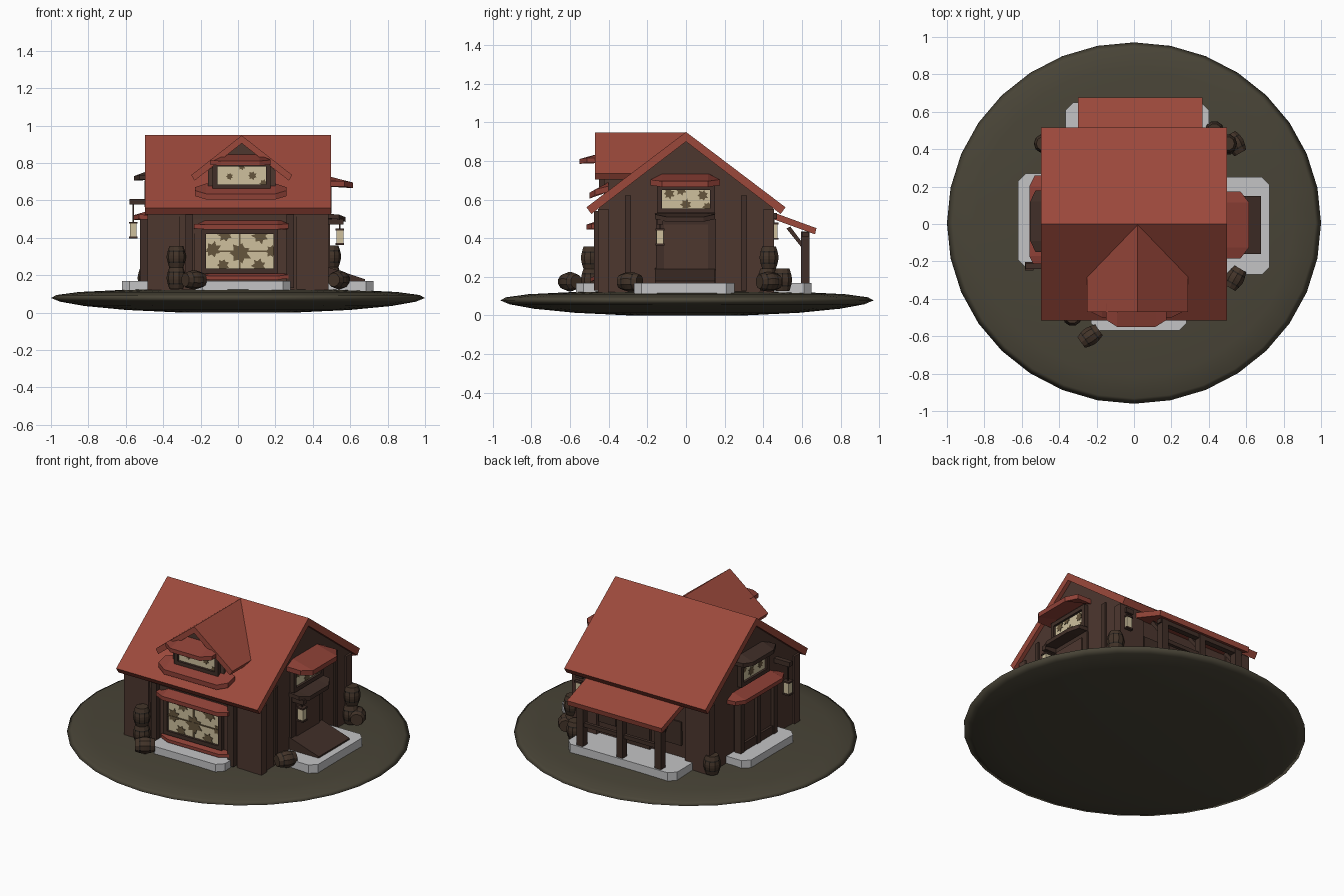
import bpy, bmesh, math, random
from mathutils import Matrix, Vector

if "Cube" in bpy.data.objects:
    bpy.data.objects.remove(bpy.data.objects["Cube"])
random.seed(4)

def mat(name, r, g, b):
    m = bpy.data.materials.new(name)
    m.diffuse_color = (r, g, b, 1)
    m.use_nodes = True
    m.node_tree.nodes["Principled BSDF"].inputs["Base Color"].default_value = m.diffuse_color
    return m

ROOF = mat("roof red", .33, .066, .044)
AWN = mat("awning red", .27, .052, .037)
WALL = mat("wall brown", .074, .038, .028)
WOOD = mat("dark timber", .052, .028, .021)
BARREL = mat("barrel wood", .056, .034, .022)
HOOP = mat("barrel hoop", .025, .019, .015)
STONE = mat("grey stone", .55, .55, .56)
EARTH = mat("mossy ground", .066, .058, .038)
GLASS = mat("cream glass", .62, .53, .34)
PATCH = mat("window pattern", .13, .09, .045)

def loft(name, sections, m, smooth=False):
    """Closed solid through cross-sections with equal point counts."""
    bm = bmesh.new()
    rows = [[bm.verts.new(p) for p in s] for s in sections]
    n = len(rows[0])
    for a, b in zip(rows, rows[1:]):
        for i in range(n):
            j = (i + 1) % n
            bm.faces.new((a[i], a[j], b[j], b[i]))
    bm.faces.new(rows[0][::-1])
    bm.faces.new(rows[-1])
    bmesh.ops.recalc_face_normals(bm, faces=bm.faces)
    me = bpy.data.meshes.new(name)
    bm.to_mesh(me)
    bm.free()
    me.materials.append(m)
    if smooth:
        me.polygons.foreach_set("use_smooth", [True] * len(me.polygons))
    ob = bpy.data.objects.new(name, me)
    bpy.context.collection.objects.link(ob)
    return ob

def box(name, x0, x1, y0, y1, z0, z1, m):
    return loft(name, [[(x0, y0, z), (x1, y0, z), (x1, y1, z), (x0, y1, z)] for z in (z0, z1)], m)

def on(side, u, w, z):
    """Point on a house side: u along the wall, w outward from the centre."""
    return {"front": (u, -w, z), "back": (u, w, z), "right": (w, u, z), "left": (-w, u, z)}[side]

def panel(name, side, u0, u1, w0, w1, z0, z1, m):
    return loft(name, [[on(side, *p) for p in ((u0, w, z0), (u1, w, z0), (u1, w, z1), (u0, w, z1))]
                       for w in (w0, w1)], m)

def awning(name, side, u0, u1, w0, w1, z0, z1, m, t=.025, bend=.03):
    """Sloping slab with ends that fold down and taper in."""
    secs = []
    for u, e, k in ((u0, bend, .7), (u0 + .06, 0, 1), (u1 - .06, 0, 1), (u1, bend, .7)):
        w = w0 + (w1 - w0) * k
        zo = z1 + (z0 - z1) * k
        secs.append([on(side, *p) for p in ((u, w0, z1 - e), (u, w, zo + t - e * .4),
                                           (u, w, zo - e * .4), (u, w0, z1 - t - e))])
    return loft(name, secs, m)

def window(name, side, u0, u1, w, z0, z1, stars):
    """Framed cream pane with thin ragged dark star patches."""
    f = .025
    panel(name + "_pane", side, u0, u1, w - .02, w, z0, z1, GLASS)
    for a, b in ((u0 - f, u0), (u1, u1 + f)):
        panel(name + "_jamb", side, a, b, w - .03, w + .015, z0 - f, z1 + f, WOOD)
    for a, b in ((z0 - f, z0), (z1, z1 + f)):
        panel(name + "_rail", side, u0, u1, w - .03, w + .015, a, b, WOOD)
    for su, sz, r in stars:
        cu, cz = u0 + su * (u1 - u0), z0 + sz * (z1 - z0)
        pts = []
        for i in range(14):
            a, q = i * math.tau / 14, r * (random.uniform(.9, 1.1) if i % 2 else .62)
            pts.append((min(max(cu + q * math.cos(a), u0), u1), min(max(cz + q * math.sin(a), z0), z1)))
        loft(name + "_patch", [[on(side, u, d, z) for u, z in pts] for d in (w, w + .003)], PATCH)

# Ground: lens-shaped disc
rings = ((.3, 0), (.6, .014), (.82, .035), (.95, .058), (1, .078), (.97, .094), (.85, .11), (.6, .122), (.3, .13))
loft("ground", [[(r * math.cos(i * math.tau / 32), .005 + .966 * r * math.sin(i * math.tau / 32), z)
                 for i in range(32)] for r, z in rings], EARTH, True)

# Stone plinths with clipped corners
def plinth(name, x0, x1, y0, y1):
    c = .04
    pts = [(x0 + c, y0), (x1 - c, y0), (x1, y0 + c), (x1, y1 - c), (x1 - c, y1), (x0 + c, y1), (x0, y1 - c), (x0, y0 + c)]
    loft(name, [[(x, y, z) for x, y in pts] for z in (.10, .168)], STONE)
plinth("front_plinth", -.23, .28, -.57, -.38)
plinth("right_plinth", .4, .725, -.27, .25)
plinth("left_plinth", -.62, -.4, -.23, .27)
plinth("back_plinth", -.365, .4, .38, .65)

# House body and main roof
body = [(-.425, .11), (.425, .11), (.45, .57), (0, .91), (-.45, .57)]
loft("house_body", [[(x, y, z) for y, z in body] for x in (-.472, .472)], WALL)
chevron = [(0, .95), (.515, .56), (.49, .525), (0, .9), (-.49, .525), (-.515, .56)]
loft("main_roof", [[(x, y, z) for y, z in chevron] for x in (-.497, .497)], ROOF)

# Corner blocks and timber posts on every wall
for sx in (-1, 1):
    for side in ("front", "back"):
        a, b = sorted((sx * .31, sx * .485))
        panel("corner_block", side, a, b, .40, .455, .12, .55, WALL)
for x in (-.26, .28):
    panel("front_post", "front", x - .02, x + .02, .40, .475, .13, .54, WOOD)

# Front shop window
panel("front_bay", "front", -.235, .26, .40, .45, .16, .5, WALL)
window("front_window", "front", -.17, .19, .458, .235, .42,
       [(.5, .45, .06), (.1, .55, .045), (.28, .98, .04), (.8, .95, .045), (.25, .1, .035), (.78, .08, .04), (.97, .5, .035)])
panel("front_mullion", "front", .006, .014, .44, .464, .235, .42, PATCH)
panel("front_crossbar", "front", -.17, .19, .44, .464, .325, .332, PATCH)
awning("front_awning", "front", -.235, .27, .43, .515, .445, .5, AWN)
awning("front_sill", "front", -.21, .27, .43, .495, .175, .215, AWN, .02, .01)

# Dormer: body, roof, window, awnings
dorm = [(-.16, .55), (.2, .55), (.2, .76), (.02, .91), (-.16, .76)]
loft("dormer_body", [[(x, y, z) for x, z in dorm] for y in (-.425, -.1)], WALL)
droof = [(.02, .947), (.29, .735), (.272, .705), (.02, .905), (-.232, .705), (-.25, .735)]
loft("dormer_roof", [[(x, y, z) for x, z in droof] for y in (-.47, 0)], ROOF)
window("dormer_window", "front", -.11, .15, .435, .685, .78, [(.25, .45, .02), (.72, .5, .025), (.5, 1, .02), (.95, .05, .025)])
awning("dormer_awning", "front", -.15, .175, .425, .55, .785, .845, AWN)
awning("dormer_sill", "front", -.23, .26, .40, .5, .605, .69, AWN, .03, .02)

# Right side: door, window, shelf, awning, sloping hatch
panel("right_door", "right", -.155, .155, .46, .485, .15, .5, WOOD)
panel("right_door_leaf", "right", -.115, .115, .46, .492, .17, .47, WALL)
window("right_window", "right", -.125, .125, .485, .555, .65,
       [(.15, .8, .03), (.5, .2, .03), (.85, .7, .03), (.4, 1, .03), (.95, .05, .03)])
awning("right_awning", "right", -.185, .175, .46, .615, .665, .735, AWN, .03)
awning("right_shelf", "right", -.16, .15, .46, .575, .485, .53, WOOD, .025, 0)
loft("right_hatch", [[(.46, y, .15), (.68, y, .15), (.68, y, .178), (.46, y, .25)] for y in (-.16, .15)], WOOD)
for y in (-.3, .3):
    panel("right_post", "right", y - .015, y + .015, .46, .482, .13, .62, WOOD)

# Left side: bay door, red canopy, upper window with dark canopy
panel("left_bay", "left", -.16, .19, .46, .505, .15, .5, WALL)
for y in (-.15, .015, .18):
    panel("left_bay_post", "left", y - .018, y + .018, .48, .525, .15, .5, WOOD)
panel("left_bay_base", "left", -.16, .19, .48, .52, .15, .22, WOOD)
awning("left_canopy", "left", -.23, .26, .46, .56, .495, .55, AWN)
window("left_window", "left", -.1, .13, .485, .59, .68, [(.2, .5, .025), (.6, .4, .03), (.9, .8, .025)])
awning("left_upper_canopy", "left", -.15, .18, .46, .555, .705, .765, WOOD)

# Back porch: roof, posts, rails, braces, doorway
loft("porch_roof", [[(x, *p) for p in ((.42, .545), (.675, .452), (.668, .42), (.42, .51))] for x in (-.3, .365)], ROOF)
posts = (-.25, .02, .3)
for x in posts:
    box("porch_post", x - .022, x + .022, .595, .64, .15, .435, WOOD)
    loft("porch_brace", [[(x + d, *p) for p in ((.6, .35), (.6, .38), (.54, .46), (.52, .45))] for d in (-.012, .012)], WOOD)
box("porch_beam", -.28, .33, .6, .635, .405, .432, WOOD)
for a, b in zip(posts, posts[1:]):
    box("porch_rail", a, b, .607, .628, .29, .315, WOOD)
panel("back_door", "back", -.06, .11, .41, .45, .15, .43, WOOD)
for x in (-.22, .24):
    panel("back_shutter", "back", x - .06, x + .06, .41, .45, .25, .4, WOOD)

# Lanterns on brackets
def lantern(x, y, z, rod, bx):
    box("lantern_glass", x - .018, x + .018, y - .018, y + .018, z, z + .07, GLASS)
    for dz in (-.008, .07):
        box("lantern_cap", x - .023, x + .023, y - .023, y + .023, z + dz, z + dz + .01, WOOD)
    box("lantern_rod", x - .004, x + .004, y - .004, y + .004, z + .07, rod, WOOD)
    a, b = sorted((x + math.copysign(.02, x - bx), bx))
    box("lantern_bracket", a, b, y - .015, y + .015, rod, rod + .03, WOOD)
lantern(-.56, -.225, .405, .578, -.47)
lantern(.545, -.135, .37, .47, .47)
lantern(.43, .455, .40, .50, .4)

# Barrels with dark hoops
def barrel(x, y, z, lying=None):
    rr = ((.037, -.058), (.045, -.034), (.047, -.026), (.051, -.008), (.051, .008), (.047, .026), (.045, .034), (.037, .058))
    ob = loft("barrel", [[(r * math.cos(i * math.tau / 10), r * math.sin(i * math.tau / 10), h)
                          for i in range(10)] for r, h in rr], BARREL)
    ob.data.materials.append(HOOP)
    for p in ob.data.polygons:
        if .026 < abs(p.center.z) < .034:
            p.material_index = 1
    turn = Matrix.Identity(4)
    if lying is not None:
        turn = Matrix.Rotation(math.radians(lying), 4, 'Z') @ Matrix.Rotation(math.pi / 2, 4, 'Y')
    ob.data.transform(Matrix.Translation(Vector((x, y, z))) @ turn)
for x, y, z in ((-.33, -.495, .185), (-.33, -.495, .298), (-.485, .43, .185),
                (.5, .42, .185), (.5, .43, .3), (.43, .5, .185)):
    barrel(x, y, z)
barrel(-.235, -.6, .175, 35)
barrel(.54, -.29, .175, 60)
barrel(.54, .43, .175, 120)
